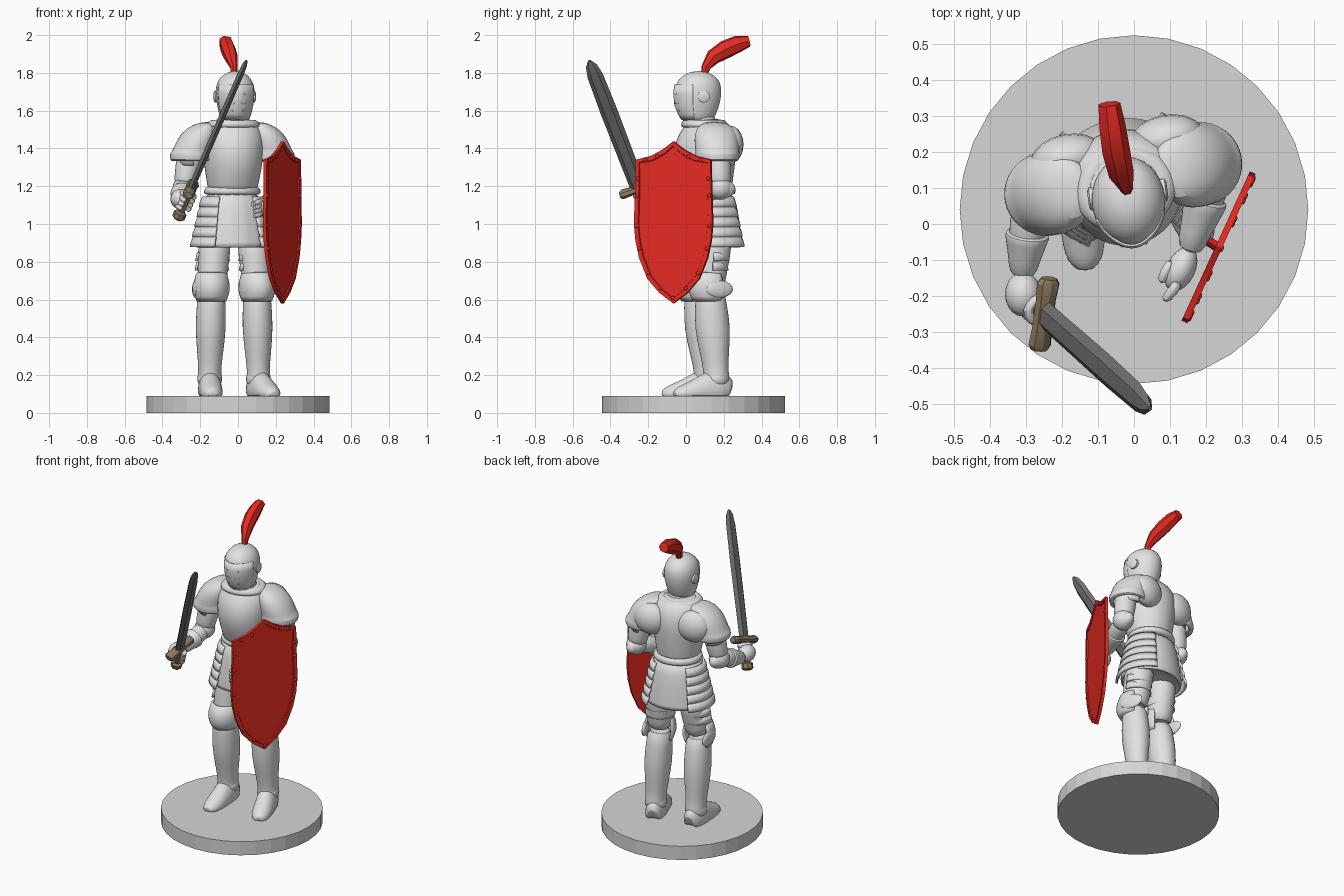
import bpy, bmesh, math
from math import sin, cos, pi, radians
from mathutils import Vector, Matrix
from mathutils.bvhtree import BVHTree

cube = bpy.data.objects.get("Cube")
if cube:
    bpy.data.objects.remove(cube)


def material(name, r, g, b):
    m = bpy.data.materials.new(name)
    m.use_nodes = True
    m.diffuse_color = (r, g, b, 1)
    m.node_tree.nodes["Principled BSDF"].inputs["Base Color"].default_value = (r, g, b, 1)
    return m


STEEL = material("armour_grey", .76, .76, .76)
STONE = material("base_grey", .67, .67, .67)
RED = material("red", .8, .024, .016)
IRON = material("dark_blade_grey", .16, .16, .165)
BRONZE = material("brown_hilt", .27, .2, .115)
WORLD = Matrix.Identity(4)


def frame(x, y, yaw):
    return Matrix.Translation((x, y, 0)) @ Matrix.Rotation(radians(yaw), 4, 'Z')


BODY = frame(-.03, .125, 11)
HEAD = frame(-.015, .062, 7)


def finish(name, bm, mat, M=WORLD, angle=40, sub=0, thick=0):
    bmesh.ops.transform(bm, matrix=M, verts=bm.verts)
    bmesh.ops.recalc_face_normals(bm, faces=bm.faces)
    me = bpy.data.meshes.new(name)
    bm.to_mesh(me)
    bm.free()
    me.materials.append(mat)
    me.shade_smooth()
    me.set_sharp_from_angle(angle=radians(angle))
    ob = bpy.data.objects.new(name, me)
    bpy.context.scene.collection.objects.link(ob)
    if thick:
        ob.modifiers.new("thickness", 'SOLIDIFY').thickness = thick
    if sub:
        ob.modifiers.new("smooth", 'SUBSURF').levels = sub
        ob.modifiers["smooth"].render_levels = sub
    return ob


def tube(name, rings, mat=STEEL, M=WORLD, n=16, side=(1, 0, 0), flat=False,
         sub=1, angle=40, floor=None, pleat=0):
    """Loft elliptical rings (x, y, z, radius_a, radius_b) along a path."""
    bm = bmesh.new()
    cs = [Vector(r[:3]) for r in rings]
    loops = []
    for i, r in enumerate(rings):
        t = (cs[min(i + 1, len(cs) - 1)] - cs[max(i - 1, 0)]).normalized()
        if flat:
            t = Vector((0, 0, 1))
        a = Vector(side)
        a = (a - t * a.dot(t)).normalized()
        b = t.cross(a)
        loop = []
        for k in range(n):
            q = 2 * pi * k / n
            f = 1 + pleat * (k % 2) * (1 if sin(q) < -.6 else 0)
            p = cs[i] + (a * cos(q) * r[3] + b * sin(q) * r[-1]) * f
            if floor is not None:
                p.z = max(p.z, floor)
            loop.append(bm.verts.new(p))
        loops.append(loop)
    for l0, l1 in zip(loops, loops[1:]):
        for k in range(n):
            bm.faces.new((l0[k], l0[(k + 1) % n], l1[(k + 1) % n], l1[k]))
    bm.faces.new(loops[0])
    bm.faces.new(loops[-1])
    return finish(name, bm, mat, M, angle, sub)


def shell(name, prof, a0, a1, M, c=(0, 0), nose=0, thick=.012, n=20):
    """Open curved plate; profile of (z, radius_x, radius_y), angle 0 = front."""
    bm = bmesh.new()
    rows = []
    for z, rx, ry in prof:
        row = []
        for k in range(n + 1):
            a = radians(a0 + (a1 - a0) * k / n)
            f = 1 + nose * max(0, cos(a)) ** 10
            row.append(bm.verts.new((c[0] + rx * sin(a) * f, c[1] - ry * cos(a) * f, z)))
        rows.append(row)
    for r0, r1 in zip(rows, rows[1:]):
        for k in range(n):
            bm.faces.new((r0[k], r0[k + 1], r1[k + 1], r1[k]))
    return finish(name, bm, STEEL, M, thick=thick)


def ball(name, c, r, mat=STEEL, M=WORLD, n=20, rot=WORLD):
    bm = bmesh.new()
    bmesh.ops.create_uvsphere(bm, u_segments=n, v_segments=n // 2, radius=1)
    return finish(name, bm, mat, M @ Matrix.Translation(c) @ rot @ Matrix.Diagonal((*r, 1)), 60)


# Round base
bm = bmesh.new()
bmesh.ops.create_cone(bm, cap_ends=True, segments=32, radius1=.484, radius2=.484, depth=.09)
finish("base", bm, STONE, Matrix.Translation((0, .04, .045)), angle=5)

# Torso, collar and skirt
tube("breastplate", [(0, -.005, 1.15, .13, .12), (0, -.01, 1.2, .135, .13), (0, -.025, 1.3, .155, .16),
                     (0, -.025, 1.4, .165, .17), (0, -.015, 1.48, .165, .15), (0, -.01, 1.53, .14, .115),
                     (0, -.02, 1.56, .09, .085)], M=BODY, n=20, flat=True)
tube("neck", [(.01, -.03, 1.5, .08, .08), (.01, -.05, 1.6, .08, .08)], M=BODY, flat=True)
tube("collar", [(0, -.03, 1.5, .15, .125), (0, -.03, 1.53, .148, .125), (0, -.03, 1.55, .125, .115),
                (0, -.03, 1.555, .1, .09), (0, -.03, 1.53, .09, .08)], M=BODY, flat=True)
tube("belt", [(0, 0, 1.15, .15, .135), (0, 0, 1.165, .156, .141), (0, 0, 1.19, .15, .138),
              (0, 0, 1.2, .138, .13)], M=BODY, flat=True)
tube("skirt", [(0, 0, 1.18, .14, .125), (0, 0, 1.1, .165, .145), (0, 0, 1, .185, .16),
               (0, 0, .88, .205, .172), (0, 0, .87, .195, .165), (0, 0, .9, .15, .13)],
     M=BODY, n=32, flat=True, pleat=.035)
for s, word in ((1, "left"), (-1, "right")):
    for i in range(5):
        z, r = 1.125 - i * .053, .168 + i * .012
        shell(f"{word}_hip_plate_{i}", [(z + .02, r - .008, r - .028), (z - .01, r + .006, r - .014),
                                        (z - .034, r + .01, r - .01)], s * 35, s * 142, BODY)

# Shoulders
for s, word in ((1, "left"), (-1, "right")):
    tube(word + "_shoulder_plate",
         [(s * .13, 0, 1.54, .02, .03), (s * .15, 0, 1.53, .06, .085), (s * .18, 0, 1.48, .1, .118),
          (s * .205, 0, 1.41, .108, .12), (s * .214, 0, 1.385, .11, .116), (s * .217, 0, 1.375, .12, .12),
          (s * .217, 0, 1.335, .12, .116), (s * .217, 0, 1.33, .1, .1), (s * .21, 0, 1.37, .08, .08)],
         M=BODY, n=20, flat=True)
    ball(word + "_shoulder_back_fan", (s * .14, .085, 1.42), (.105, .068, .1), M=BODY)
    shell(word + "_shoulder_lame", [(1.36, .095, .1), (1.31, .09, .092)], s * 10, s * 170, BODY,
          c=(s * .21, 0))

# Arms
ARMS = {"left": ((.2, .17, 1.4), (.235, .18, 1.19), (.155, -.07, 1.115)),
        "right": ((-.25, .08, 1.4), (-.285, .06, 1.19), (-.31, -.14, 1.125))}
for word, pts in ARMS.items():
    sh, el, wr = map(Vector, pts)
    tube(word + "_upper_arm", [(*sh, .07), (*sh.lerp(el, .5), .066), (*sh.lerp(el, .8), .062), (*el, .05)])
    tube(word + "_forearm", [(*el, .05), (*el.lerp(wr, .25), .056), (*el.lerp(wr, .6), .048), (*wr, .04)])
    tube(word + "_cuff", [(*el.lerp(wr, .42), .05), (*el.lerp(wr, .44), .064), (*el.lerp(wr, .5), .062),
                          (*el.lerp(wr, .8), .044), (*el.lerp(wr, 1.04), .038)])
    ball(word + "_elbow", el, (.062, .066, .062))
    ball(word + "_elbow_wing", el + Vector((0, .01, -.005)), (.045, .072, .05))

# Open left hand
palm = Vector((.13, -.125, 1.09))
ball("left_palm", palm, (.04, .066, .048), rot=Matrix.Rotation(-.45, 4, 'Z'))
for i in range(4):
    p = palm + Vector((-.004, -.03, .033 - .022 * i))
    tube(f"left_finger_{i}", [(*p, .016), (*(p + Vector((-.02, -.035, -.008))), .017),
                              (*(p + Vector((-.045, -.06, -.018))), .013)], n=8)
tube("left_thumb", [(.11, -.1, 1.11, .017), (.085, -.135, 1.11, .017), (.075, -.165, 1.1, .013)], n=8)

# Sword
hilt = Vector((-.25, -.25, 1.185))
tip = Vector((.045, -.512, 1.865))
d = (tip - hilt).normalized()
w = Vector((0, 1, 0))
w = (w - d * w.dot(d)).normalized()
v = d.cross(w)
L = (tip - hilt).length


def along(t):
    return hilt + d * t


tube("sword_blade", [(*along(0), .042, .02), (*along(L * .6), .046, .02), (*along(L * .88), .042, .019),
                     (*along(L * .96), .03, .016), (*along(L), .008, .006)],
     IRON, n=6, side=w, sub=0, angle=20)
tube("sword_guard", [(*(hilt + w * t), r * .75, r) for t, r in
                     ((-.105, .024), (-.09, .034), (-.04, .03), (.04, .03), (.09, .034), (.105, .024))],
     BRONZE, n=8, side=d, sub=0, angle=30)
tube("sword_grip", [(*along(-.14), .02), (*along(0), .02)], BRONZE, n=10, side=w, sub=0)
tube("sword_pommel", [(*along(-.185), .022), (*along(-.175), .035), (*along(-.145), .035),
                      (*along(-.135), .022)], BRONZE, n=8, side=w, sub=0)

# Gripping right hand
ball("right_palm", along(-.075) + Vector((-.03, .03, .012)), (.05, .062, .052))
for i in range(4):
    c = along(-.035 - i * .025)
    arc = [c + (v * cos(q) + w * sin(q)) * .037 for q in (radians(200 - 50 * j) for j in range(7))]
    tube(f"right_finger_{i}", [(*p, .017) for p in arc], n=8, side=d)

# Legs: hip, knee, ankle, toe
LEGS = {"left": ((.08, .155, .95), (.1, .125, .66), (.108, .16, .2), (.178, -.025, .09)),
        "right": ((-.12, .115, .95), (-.14, .065, .66), (-.15, .11, .2), (-.135, -.12, .09))}
for word, pts in LEGS.items():
    hip, kn, an, toe = map(Vector, pts)
    tube(word + "_thigh", [(*hip, .092, .1), (*hip.lerp(kn, .4), .086, .092), (*hip.lerp(kn, .8), .08, .082),
                           (*kn, .075, .08)])
    tube(word + "_greave", [(*kn, .075, .08), (*kn.lerp(an, .2), .077, .085), (*kn.lerp(an, .45), .084, .098),
                            (*kn.lerp(an, .75), .07, .078), (*kn.lerp(an, .95), .06, .066),
                            (*kn.lerp(an, 1.04), .066, .072), (*kn.lerp(an, 1.12), .06, .065)])
    yaw = math.degrees(math.atan2(toe.x - an.x, an.y - toe.y))
    KNEE = frame(kn.x, kn.y, yaw)
    shell(word + "_knee_plate", [(.745, .07, .075), (.735, .083, .09), (.69, .094, .108), (.65, .096, .112),
                                 (.615, .088, .1), (.59, .078, .085)], -115, 115, KNEE, nose=.04)
    for j, z in enumerate((.78, .83)):
        shell(f"{word}_thigh_band_{j}", [(z + .02, .083, .088), (z - .025, .092, .098)], 80, 280,
              frame(*kn.lerp(hip, .12 + .14 * j).xy, yaw))
    s = 1 if word == "left" else -1
    ball(word + "_knee_wing", (s * .085, .025, .655), (.016, .075, .045), M=KNEE)
    # Armoured shoe
    f = (toe - an).xy.normalized()
    ball(word + "_ankle", an - Vector((0, 0, .02)), (.066, .068, .06))
    rings = []
    for t, rw, h in ((-.075, .035, .06), (-.06, .052, .09), (0, .066, .115), (.06, .064, .102),
                     (.11, .064, .076), (.17, .06, .054), (.215, .047, .038), (.24, .02, .02)):
        rings.append((an.x + f.x * t, an.y + f.y * t, .09 + h * .25, rw, h))
    tube(word + "_shoe", rings, side=(-f.y, f.x, 0), floor=.088)

# Helmet with hinged visor
tube("helmet", [(0, 0, 1.535, .06, .07), (0, 0, 1.56, .082, .09), (0, 0, 1.62, .096, .115),
                (0, .002, 1.69, .106, .128), (0, .003, 1.745, .101, .122), (0, .005, 1.788, .072, .089),
                (0, .005, 1.81, .025, .03)], M=HEAD, n=20, flat=True)
visor = shell("visor", [(1.55, .074, .082), (1.58, .085, .1), (1.63, .097, .118), (1.69, .103, .124),
                        (1.738, .099, .119)], -72, 72, HEAD, nose=.05, thick=.006, n=28)
for s, word in ((1, "left"), (-1, "right")):
    tube(word + "_visor_hinge", [(s * .085, .02, 1.675, .032), (s * .106, .02, 1.675, .032),
                                 (s * .111, .02, 1.675, .022)], M=HEAD, side=(0, 0, 1), sub=0)
    # Raised studs on the visor
    tree = BVHTree.FromPolygons([p.co for p in visor.data.vertices],
                                [p.vertices[:] for p in visor.data.polygons])
    for i, (x, z) in enumerate(((.035, 1.69), (.02, 1.64), (.042, 1.64), (.03, 1.6))):
        hit, nor, _, _ = tree.ray_cast(HEAD @ Vector((x * s, -.4, z)), HEAD.to_3x3() @ Vector((0, 1, 0)))
        ball(f"{word}_visor_stud_{i}", hit, (.005, .005, .003), n=8,
             rot=nor.to_track_quat('Z', 'Y').to_matrix().to_4x4())

# Plume
tube("plume", [(-.02, .095, 1.78, .018, .018), (-.022, .105, 1.83, .02, .024), (-.037, .145, 1.885, .036, .042),
               (-.052, .21, 1.925, .04, .05), (-.062, .275, 1.953, .038, .046),
               (-.07, .333, 1.968, .032, .03)], RED, n=7, sub=0, angle=30)

# Shield, local x across, y outward, z up
SHIELD = Matrix.Translation((.235, -.065, 0)) @ Matrix.Rotation(math.atan2(.415, .19), 4, 'Z')
half = [(.06, 1.395), (.13, 1.36), (.218, 1.34), (.221, 1.2), (.228, 1.0), (.219, .91),
        (.198, .82), (.15, .71), (.08, .635)]
outline = [(0, 1.437)] + half + [(0, .58)] + [(-x, z) for x, z in reversed(half)]
bm = bmesh.new()
face = bm.faces.new([bm.verts.new((x, .009, z)) for x, z in outline])
back = bmesh.ops.extrude_face_region(bm, geom=[face])
front = [g for g in back["geom"] if isinstance(g, bmesh.types.BMFace)][0]
bmesh.ops.translate(bm, verts=front.verts, vec=(0, -.018, 0))
bmesh.ops.recalc_face_normals(bm, faces=bm.faces)
bmesh.ops.inset_region(bm, faces=[front], thickness=.024)
bmesh.ops.inset_region(bm, faces=[front], thickness=.003, depth=-.006)
finish("shield", bm, RED, SHIELD, 20)
rivets = [(.09, 1.357), (.16, 1.338), (.206, 1.24), (.21, 1.15), (.212, .99), (.197, .87),
          (.145, .74), (.075, .66)]
for s in (-1, 1):
    for i, (x, z) in enumerate(rivets):
        ball(f"shield_rivet_{i}_{s}", (s * x, -.009, z), (.011, .006, .011), RED, SHIELD, n=10)
ball("shield_rivet_bottom", (0, -.009, .607), (.011, .006, .011), RED, SHIELD, n=10)
tube("shield_handle", [(0, .005, 1.09, .014, .03), (.005, .05, 1.09, .012, .028)], RED, SHIELD, n=8, sub=0)
